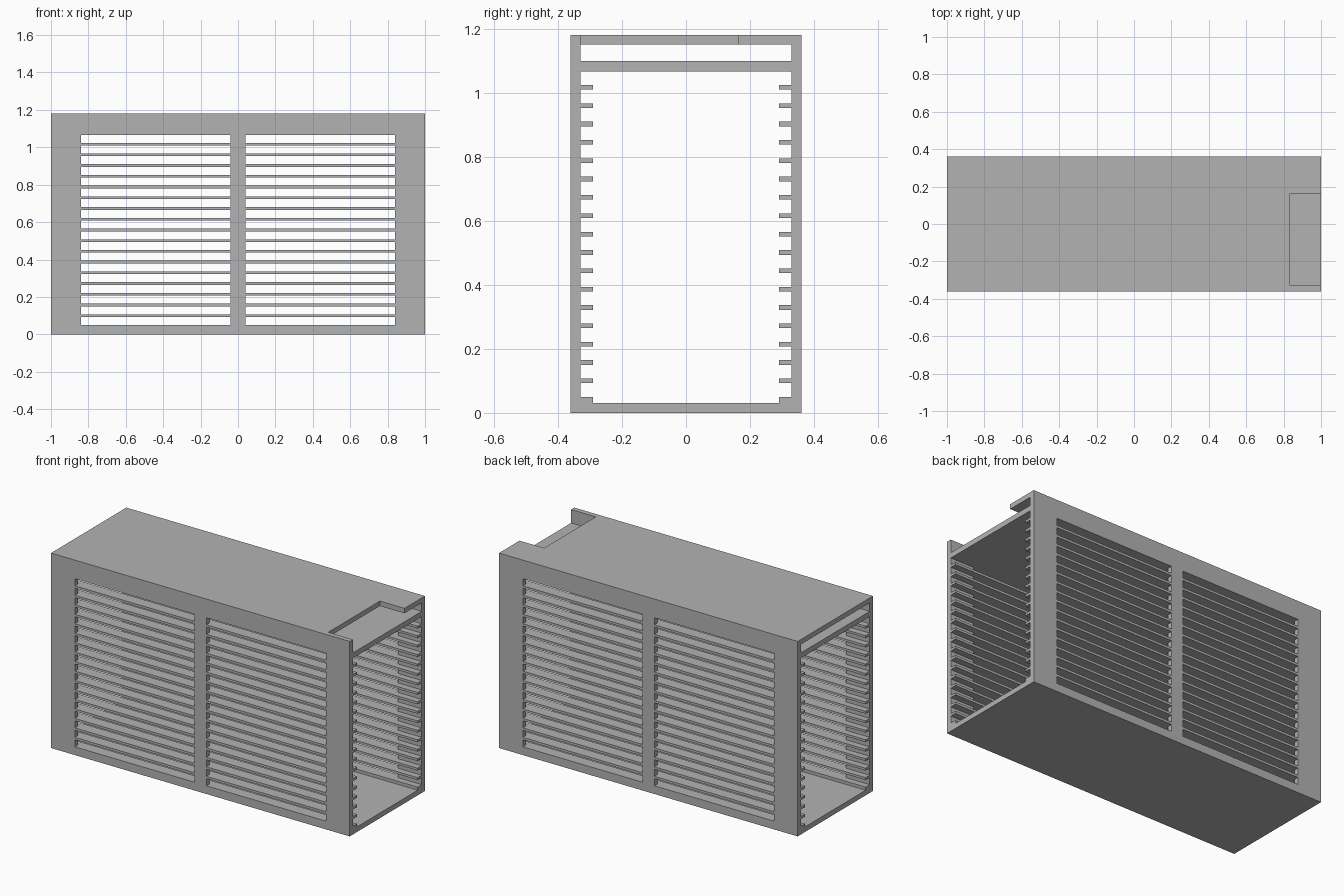
import bpy
import bmesh

if "Cube" in bpy.data.objects:
    bpy.data.objects.remove(bpy.data.objects["Cube"], do_unlink=True)

HALF_Y, HEIGHT, WALL = 0.36, 1.18, 0.031
INNER = HALF_Y - WALL            # inside face of the side walls
RAIL_Y = 0.29                    # inner edge of the rails
STEP, RAIL_T, FIRST, SLOTS = 0.0573, 0.0145, 0.05, 18
BAY_TOP, SHELF_TOP, LID_BOTTOM = 1.069, 1.099, 1.15

grey = bpy.data.materials.new("plain grey")
grey.use_nodes = True
colour = (0.45, 0.45, 0.45, 1)
grey.diffuse_color = colour
grey.node_tree.nodes["Principled BSDF"].inputs["Base Color"].default_value = colour


def add_box(bm, x0, x1, y0, y1, z0, z1):
    verts = bmesh.ops.create_cube(bm, size=1)["verts"]
    for v in verts:
        v.co = (x1 if v.co.x > 0 else x0,
                y1 if v.co.y > 0 else y0,
                z1 if v.co.z > 0 else z0)


def finish(name, bm):
    bmesh.ops.recalc_face_normals(bm, faces=bm.faces)
    mesh = bpy.data.meshes.new(name)
    bm.to_mesh(mesh)
    bm.free()
    mesh.materials.append(grey)
    obj = bpy.data.objects.new(name, mesh)
    bpy.context.collection.objects.link(obj)
    return obj


def box_object(name, *boxes):
    bm = bmesh.new()
    for b in boxes:
        add_box(bm, *b)
    return finish(name, bm)


def rail_bottom(i):
    return min(FIRST + (i + 1) * STEP - RAIL_T, BAY_TOP)


# Solid outer block
case = box_object("rack_case", (-1, 1, -HALF_Y, HALF_Y, 0, HEIGHT))

# Main bay: comb-shaped profile that leaves the rails standing
side = [(RAIL_Y, WALL)]
for i in range(SLOTS):
    low, high = FIRST + i * STEP, rail_bottom(i)
    side += [(RAIL_Y, low), (INNER, low), (INNER, high)]
    if i < SLOTS - 1:
        side.append((RAIL_Y, high))
outline = side + [(-y, z) for y, z in reversed(side)]
bm = bmesh.new()
face = bm.faces.new([bm.verts.new((-1.1, y, z)) for y, z in outline])
swept = bmesh.ops.extrude_face_region(bm, geom=[face])["geom"]
bmesh.ops.translate(bm, vec=(2.2, 0, 0),
                    verts=[g for g in swept if isinstance(g, bmesh.types.BMVert)])
bay = finish("bay_cutter", bm)

# Shallow compartment under the lid
upper = box_object("compartment_cutter",
                   (-1.1, 1.1, -INNER, INNER, SHELF_TOP, LID_BOTTOM))

# Two columns of vent slots through both side walls
slots = box_object("slot_cutter", *[
    (x0, x1, -0.5, 0.5, FIRST + i * STEP, rail_bottom(i))
    for i in range(SLOTS) for x0, x1 in ((-0.84, -0.04), (0.04, 0.84))])
# The inner rails are kept whole because the slots only span the gaps between them

# Notch in one end of the lid
notch = box_object("notch_cutter", (0.835, 1.1, -INNER, 0.164, 1.12, 1.3))

for cutter in (bay, upper, slots, notch):
    mod = case.modifiers.new(cutter.name, 'BOOLEAN')
    mod.operation = 'DIFFERENCE'
    mod.solver = 'EXACT'
    mod.object = cutter

# Bake the cuts and remove the cutters
bpy.context.view_layer.update()
evaluated = case.evaluated_get(bpy.context.evaluated_depsgraph_get())
result = bpy.data.meshes.new_from_object(evaluated)
case.modifiers.clear()
case.data = result
for cutter in (bay, upper, slots, notch):
    bpy.data.objects.remove(cutter, do_unlink=True)
